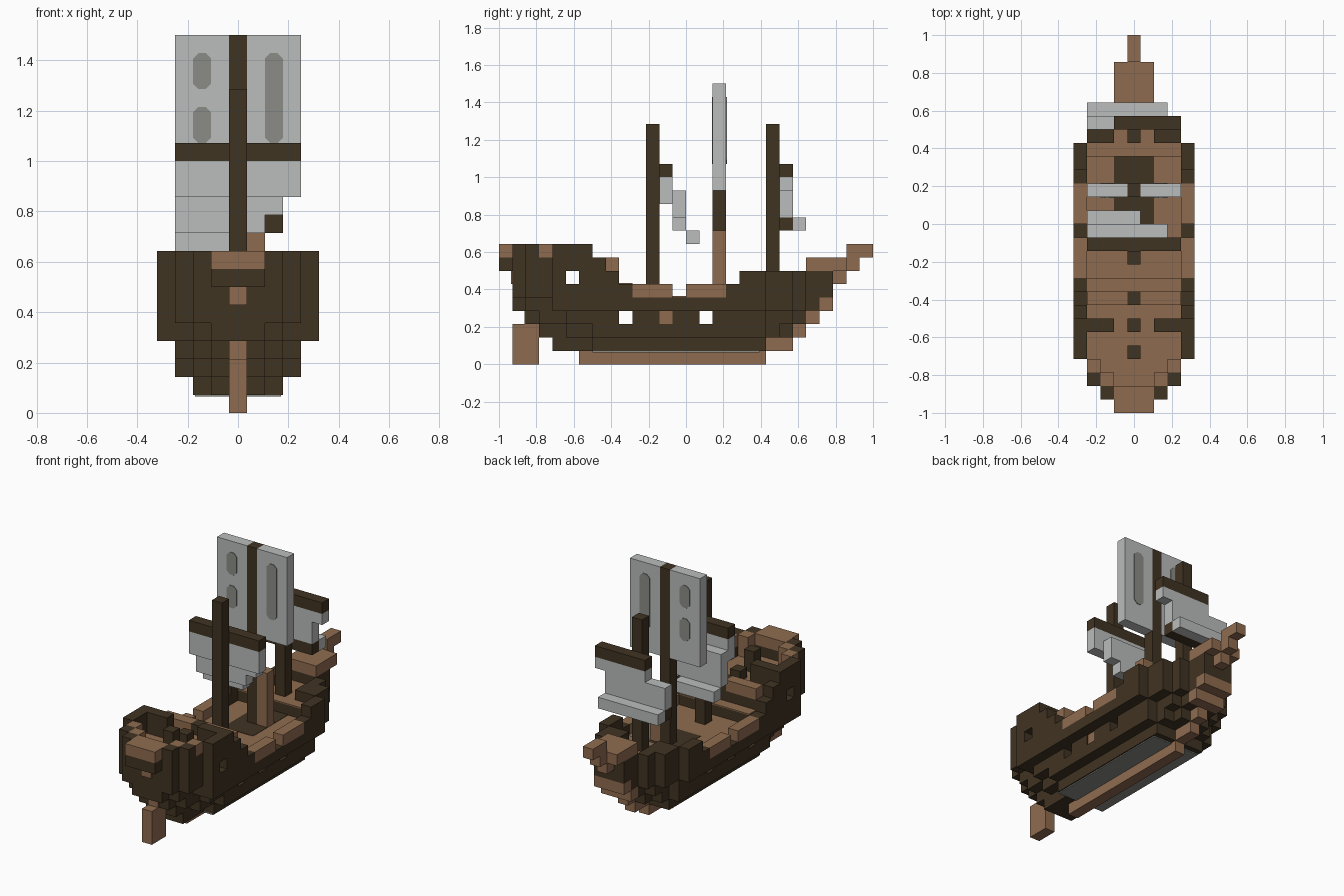
import bpy
import bmesh
import math
from mathutils import Matrix, Vector

old = bpy.data.objects.get("Cube")
if old:
    bpy.data.objects.remove(old, do_unlink=True)

V = 1 / 14      # edge length of one block
T = 0.1         # plate thickness in blocks


def material(name, rgb):
    m = bpy.data.materials.new(name)
    m.use_nodes = True
    m.diffuse_color = (*rgb, 1)
    m.node_tree.nodes["Principled BSDF"].inputs["Base Color"].default_value = (*rgb, 1)
    return m


DARK = material("dark wood", (0.051, 0.033, 0.016))
LIGHT = material("light wood", (0.275, 0.148, 0.078))
SAIL = material("sail cloth", (0.49, 0.51, 0.50))
SHADE = material("worn grey", (0.26, 0.265, 0.24))


def finish(name, bm, mat):
    mesh = bpy.data.meshes.new(name)
    bm.to_mesh(mesh)
    bm.free()
    mesh.materials.append(mat)
    obj = bpy.data.objects.new(name, mesh)
    bpy.context.collection.objects.link(obj)
    return obj


def blocks(name, mat, boxes):
    """Boxes (x0, x1, y0, y1, z0, z1) in block units, y counted from the stern."""
    bm = bmesh.new()
    for x0, x1, y0, y1, z0, z1 in boxes:
        size = Vector((x1 - x0, y1 - y0, z1 - z0)) * V
        mid = Vector((x0 + x1, y0 + y1 - 28, z0 + z1)) * V / 2
        bmesh.ops.create_cube(bm, size=1, matrix=Matrix.Translation(mid) @ Matrix.Diagonal((*size, 1)))
    return finish(name, bm, mat)


def mid(hw, y0, y1, z0, z1):
    return (-hw, hw, y0, y1, z0, z1)


def pair(x0, x1, *rest):
    return [(x0, x1, *rest), (-x1, -x0, *rest)]


def layer(z0, z1, segments, slots=()):
    """Stack of centred boxes along y, leaving out the slots cut through the hull."""
    out = []
    for y0, y1, hw in segments:
        start = y0
        for s in slots:
            if y0 <= s < y1:
                out.append(mid(hw, start, s, z0, z1))
                start = s + 1
        out.append(mid(hw, start, y1, z0, z1))
    return out


# Hull, stepped outwards from the bottom
blocks("hull_bottom", DARK, layer(1, 2, [(4, 7, 1.5), (7, 20, 2.5)]))
blocks("hull_bilge", DARK, layer(2, 3, [(3, 5, 1.5), (5, 7, 2.5), (7, 20, 3.5), (20, 21, 2.5), (21, 22, 1.5)]))
blocks("hull_gun_deck", DARK, layer(3, 4, [(2, 3, 1.5), (3, 5, 2.5), (5, 20, 3.5), (20, 22, 2.5), (22, 23, 1.5)],
                                   slots=(9, 12, 15)))
blocks("hull_belt", DARK, layer(4, 5, [(1, 2, 1.5), (2, 4, 2.5), (4, 20, 4.5), (20, 22, 3.5), (22, 23, 2.5), (23, 24, 1.5)]))
stern = [(1, 2, 2.5), (2, 4, 3.5)]
blocks("stern_lower", DARK, layer(5, 6, stern + [(4, 10, 4.5)]))
blocks("stern_cabin", DARK, layer(6, 7, stern + [(4, 9, 4.5)], slots=(5,)))
blocks("bow_lower", DARK, layer(5, 6, [(19, 20, 4.5), (20, 22, 3.5), (22, 23, 2.5), (23, 25, 1.5)])
       + pair(3.5, 4.5, 17, 19, 5, 6))
blocks("bow_rail", DARK, pair(3.5, 4.5, 18, 20, 6, 7) + pair(1.5, 3.5, 20, 22, 6, 7)
       + pair(1.5, 2.5, 22, 23, 6, 7) + [mid(1.5, 23, 25, 6, 7)])
blocks("gun_port_lid", LIGHT, [mid(3.4, 12, 13, 3, 4)])
blocks("bottom_plate", SHADE, pair(0.5, 2.4, 7, 19.5, 1 - T, 1))

# Keel, rudder and stem
blocks("keel", LIGHT, [mid(0.5, 6, 20, 0, 1)])
blocks("rudder", LIGHT, [mid(0.5, 1, 3, 0, 3), mid(0.5, 2 - T, 2, 3, 4)])
blocks("stem", LIGHT, [mid(0.5, 20, 22, 1, 2), mid(0.5, 22, 23, 2, 3),
                       mid(1.5, 23, 24, 3, 4), mid(1.5, 24, 25, 4, 5)])
blocks("bowsprit", LIGHT, [mid(0.5, 25, 26, 6, 7), mid(1.5, 23, 26, 7, 8),
                           mid(0.5, 26, 27, 7, 8), mid(0.5, 26, 28, 8, 9)])

# Stern castle
blocks("castle_wall", DARK, pair(3.5, 4.5, 4, 7, 7, 9) + pair(3.5, 4.5, 7, 8, 7, 8)
       + pair(2.5, 3.5, 2, 3, 7, 9) + pair(2.5, 3.5, 3, 4, 7, 8)
       + pair(1.5, 2.5, 1, 2, 7, 9) + [mid(1.5, 0, 2, 7, 8)])
blocks("castle_trim", LIGHT, [mid(1.5, 0, 2, 8, 9)] + pair(1.5, 2.5, 2, 3, 7, 9) + pair(2.5, 3.5, 3, 4, 8, 9))
blocks("castle_front_rail", DARK, pair(1.5, 3.5, 6, 7, 7, 9) + [mid(0.5, 6, 7, 7, 8)])
blocks("castle_post", DARK, [mid(0.5, 4, 5, 7, 9)])
blocks("stern_window", LIGHT, [mid(0.5, 1 - T, 1, 6, 7)])
blocks("stair_rail", LIGHT, pair(0.5, 3.5, 8, 9, 7, 8))
blocks("stair_post", DARK, [mid(0.5, 8, 9, 7, 8)])

# Decks and light rails
blocks("deck_planks", LIGHT, [mid(3.5, 10, 19, 5, 5 + T), mid(3.5, 9, 10, 6, 6 + T), mid(3.5, 4, 9, 7, 7 + T),
                              mid(2.5, 2, 4, 7, 7 + T), mid(3.5, 19, 20, 6, 6 + T), mid(1.5, 20, 23, 6, 6 + T)])
blocks("deck_hatch", DARK, [mid(1.5, 14, 19, 5 + T / 2, 5 + 1.3 * T)])
blocks("side_rail", LIGHT, pair(3.5, 4.5, 10, 13, 5, 6) + pair(3.5, 4.5, 14, 17, 5, 6))

# Masts
for name, y, z0, z1 in (("aft_mast", 11, 5, 18), ("main_mast", 16, 5, 21), ("fore_mast", 20, 6, 18)):
    blocks(name, DARK, [mid(0.5, y, y + 1, z0, z1)])
blocks("mast_ladder", LIGHT, [(0.5, 1.5, 16, 17, 5, 10)])

# Sails and spars
blocks("main_sail", SAIL, pair(0.5, 3.5, 16, 17, 13, 21))
blocks("aft_spar", DARK, [mid(3.5, 12, 13, 14, 15)])
blocks("aft_sail", SAIL, [mid(3.5, 12, 13, 12, 14), (-3.5, 2.5, 13, 14, 11, 13),
                          (-3.5, 1.5, 13, 14, 10, 11), (-3.5, 0.5, 14, 15, 9, 10)])
blocks("fore_spar", DARK, [(-1.5, 3.5, 21, 22, 14, 15)])
blocks("fore_sail", SAIL, [(-1.5, 3.5, 21, 22, 13, 14), (-3.5, 2.5, 21, 22, 11, 13), (-3.5, 2.5, 22, 23, 10, 11)])
blocks("fore_lower_spar", DARK, [(-3.5, 2.5, 21, 22, 10, 11)])


# Worn patches with chamfered ends, on both faces of the main sail
def patch(name, x, z0, z1):
    bm = bmesh.new()
    c = 0.3
    for y, out in ((16, -1), (17, 1)):
        outline = [(-.5, z0 + c), (-.5 + c, z0), (.5 - c, z0), (.5, z0 + c),
                   (.5, z1 - c), (.5 - c, z1), (-.5 + c, z1), (-.5, z1 - c)]
        face = bm.faces.new([bm.verts.new(Vector((x + u, y - 14, z)) * V) for u, z in outline])
        ext = bmesh.ops.extrude_face_region(bm, geom=[face])
        moved = [g for g in ext["geom"] if isinstance(g, bmesh.types.BMVert)]
        bmesh.ops.translate(bm, verts=moved, vec=(0, out * 0.004, 0))
    bmesh.ops.recalc_face_normals(bm, faces=bm.faces)
    finish(name, bm, SHADE)


patch("upper_patch", -2, 18, 20)
patch("lower_patch", -2, 15, 17)
patch("long_patch", 2, 15, 20)
